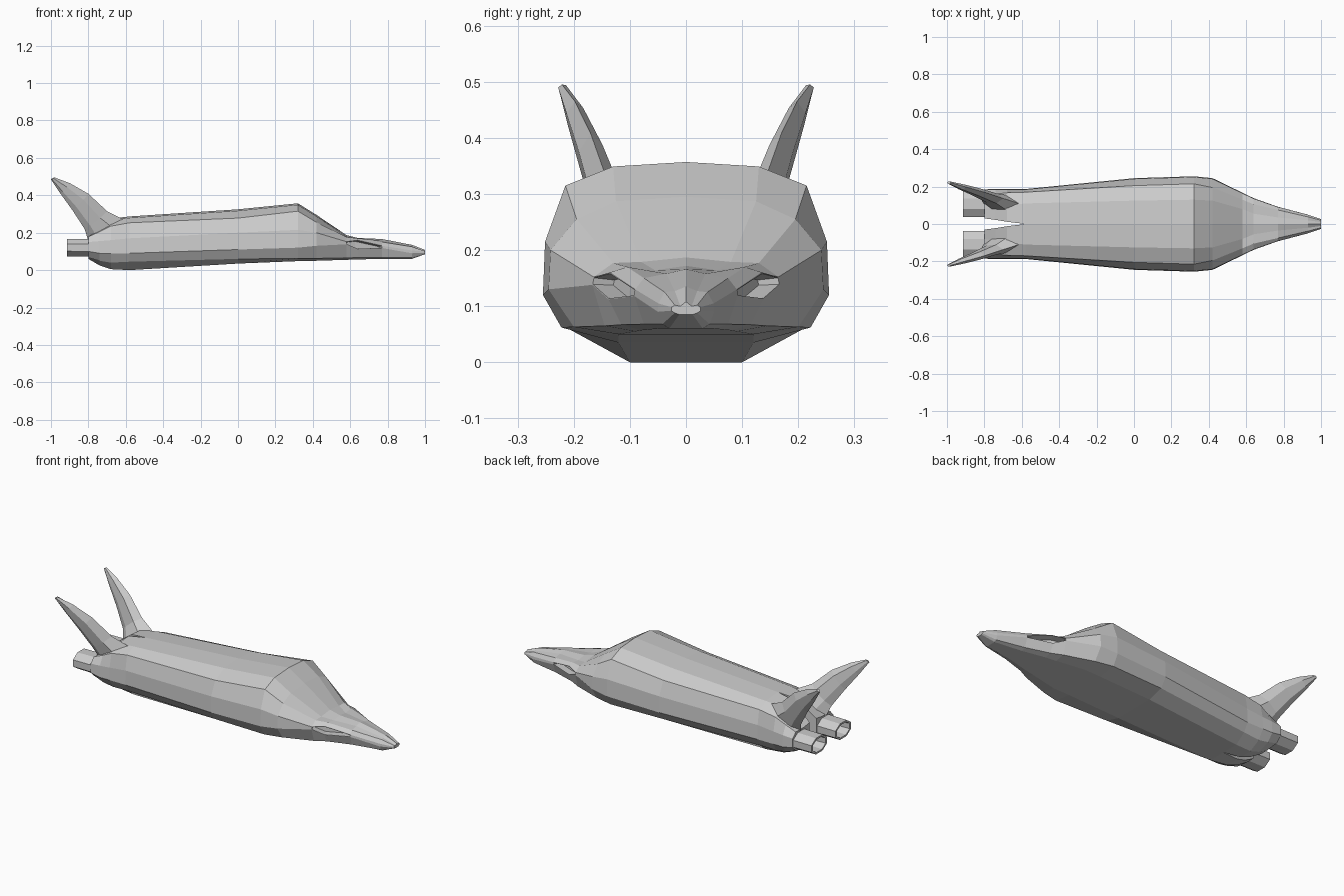
import bpy, bmesh
from math import cos, sin, pi


def loft(bm, rings, cap_start=True, cap_end=True):
    """Skin closed rings of equal length; returns faces[segment][side]."""
    vs = [[bm.verts.new(p) for p in r] for r in rings]
    n = len(vs[0])
    grid = [[bm.faces.new((a[i], a[(i + 1) % n], b[(i + 1) % n], b[i]))
             for i in range(n)] for a, b in zip(vs, vs[1:])]
    if cap_start:
        bm.faces.new(vs[0])
    if cap_end:
        bm.faces.new(vs[-1])
    bmesh.ops.recalc_face_normals(bm, faces=bm.faces)
    return grid


def finish(bm, name):
    """Make a flat-shaded object mirrored across the centre plane."""
    me = bpy.data.meshes.new(name)
    bm.to_mesh(me)
    bm.free()
    ob = bpy.data.objects.new(name, me)
    bpy.context.collection.objects.link(ob)
    m = ob.modifiers.new("mirror", 'MIRROR')
    m.use_axis = (False, True, False)
    m.merge_threshold = 0.0005
    return ob


# Hull stations: x, centre y, bottom z, bottom y, chine y, chine z, side y,
# side low z, side high z, shoulder y, shoulder z, roof y, roof z
stations = [
    (-.80, .030, .060, .08, .150, .068, .185, .10, .150, .155, .178, .08, .185),
    (-.74, .022, .025, .085, .155, .05, .188, .09, .155, .160, .205, .09, .23),
    (-.68, .012, .005, .09, .155, .040, .187, .09, .160, .167, .235, .10, .275),
    (-.58, 0, .000, .10, .160, .045, .187, .09, .170, .170, .253, .11, .287),
    (.00, 0, .035, .12, .210, .060, .245, .11, .200, .205, .278, .125, .325),
    (.32, 0, .048, .12, .222, .062, .255, .12, .215, .215, .315, .13, .357),
    (.42, 0, .050, .12, .200, .063, .245, .13, .200, .195, .255, .125, .295),
    (.58, 0, .055, .09, .145, .065, .167, .138, .152, .130, .177, .08, .187),
    (.64, 0, .057, .08, .115, .067, .138, .112, .160, .105, .170, .055, .172),
    (.77, 0, .060, .05, .075, .068, .092, .118, .130, .075, .150, .035, .166),
    (.93, 0, .060, .03, .042, .068, .050, .090, .105, .038, .125, .02, .135),
]
tip = (1.0, 0, .085, .012, .02, .088, .026, .092, .098, .02, .102, .01, .108)


def station(s):
    x, y0, zb, yb, yc, zc, w, z1, z2, ys, zs, yt, zt = s
    return [(x, y0, zb), (x, yb, zb), (x, yc, zc), (x, w, z1),
            (x, w * .985, z2), (x, ys, zs), (x, yt, zt - .008), (x, y0, zt)]


bm = bmesh.new()
grid = loft(bm, [station(s) for s in stations + [tip]])
# recessed side intakes behind the nose
bmesh.ops.inset_region(bm, faces=[grid[7][3], grid[8][3]],
                       thickness=.002, depth=0)
bmesh.ops.inset_region(bm, faces=[grid[7][3], grid[8][3]],
                       thickness=.002, depth=-.04)
# open the centre plane wherever the two halves join
bmesh.ops.delete(bm, geom=[f for f in bm.faces
                           if all(abs(v.co.y) < 1e-5 for v in f.verts)],
                 context='FACES')
finish(bm, "hull")

# Twin hollow octagonal engine nozzles
bm = bmesh.new()
rings = []
for x, ry, rz in ((-.76, .070, .048), (-.915, .070, .046),
                  (-.915, .058, .036), (-.80, .050, .030)):
    rings.append([(x, .108 + ry * cos(pi / 8 + i * pi / 4) / cos(pi / 8),
                   .12 + rz * sin(pi / 8 + i * pi / 4) / cos(pi / 8))
                  for i in range(8)])
loft(bm, rings)
finish(bm, "engine_nozzle")

# Swept, outward-leaning tail fins:
# leading x, z, trailing x, z, centre y, half thickness
fin = [(-.60, .265, -.80, .155, .105, .045),
       (-.70, .315, -.82, .220, .137, .027),
       (-.80, .408, -.885, .320, .170, .021),
       (-.90, .465, -.95, .410, .198, .015),
       (-.98, .495, -1.0, .485, .221, .007)]
bm = bmesh.new()
rings = []
for xl, zl, xt, zt, y, t in fin:
    def at(k, side):
        return (xl + (xt - xl) * k, y + side * t, zl + (zt - zl) * k - side * t * .3)
    rings.append([at(0, 0), at(.3, 1), at(.75, .8), at(1, 0),
                  at(.75, -.8), at(.3, -1)])
loft(bm, rings)
finish(bm, "tail_fin")
